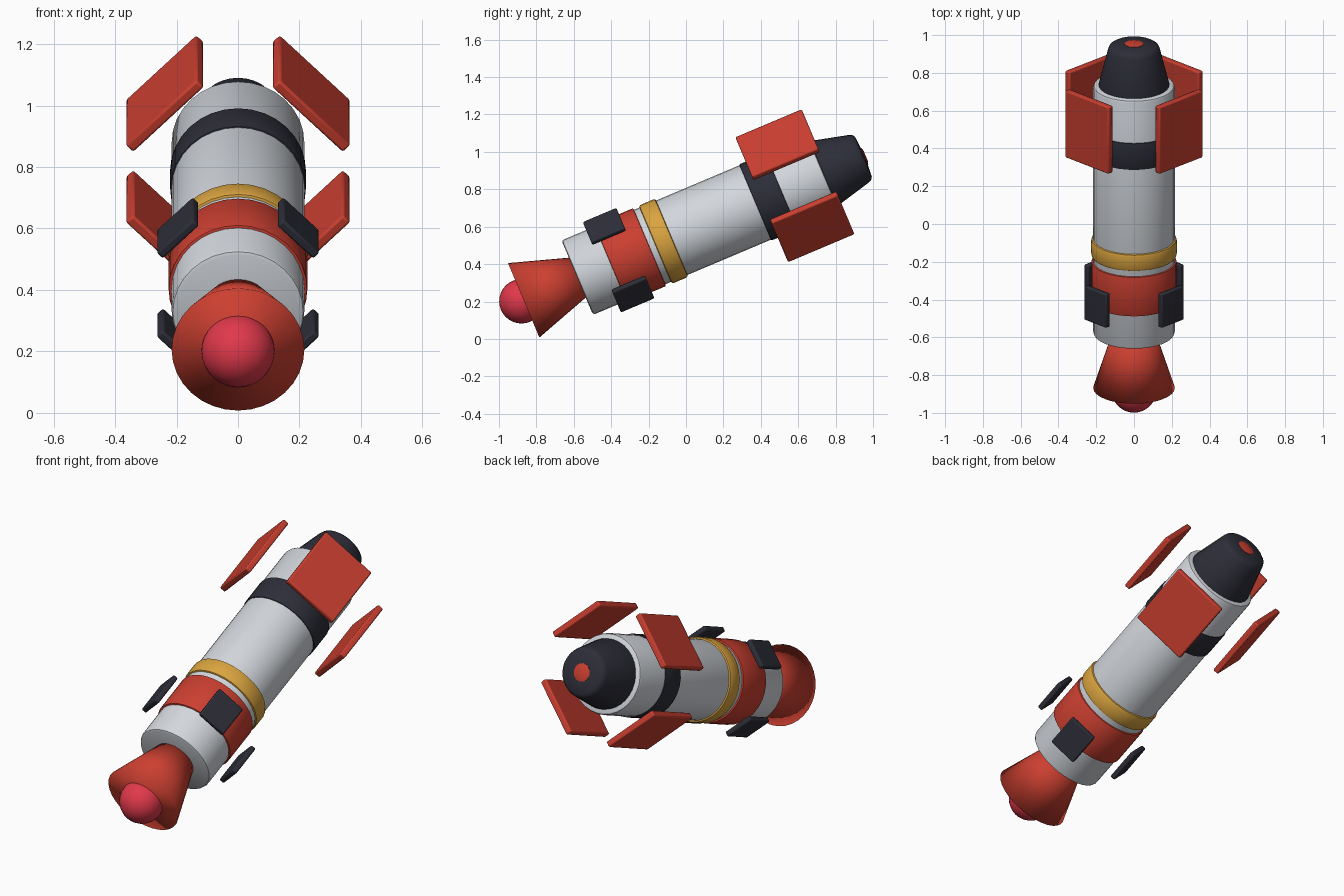
import bpy, bmesh, math
from mathutils import Matrix

cube = bpy.data.objects.get("Cube")
if cube:
    bpy.data.objects.remove(cube, do_unlink=True)

TILT = math.radians(22.9)
AXIS_OFFSET = 0.528
# Parts are built along local z, then leaned so the nose rises towards the back
LEAN = (Matrix.Translation((0, -math.sin(TILT) * AXIS_OFFSET, math.cos(TILT) * AXIS_OFFSET))
        @ Matrix.Rotation(TILT - math.pi / 2, 4, 'X'))


def material(name, rgb):
    m = bpy.data.materials.new(name)
    m.use_nodes = True
    color = (*rgb, 1)
    m.diffuse_color = color
    m.node_tree.nodes["Principled BSDF"].inputs["Base Color"].default_value = color
    return m


red = material("red paint", (0.6, 0.05, 0.03))
white = material("pale grey paint", (0.65, 0.68, 0.72))
dark = material("dark slate", (0.026, 0.027, 0.04))
gold = material("gold", (0.7, 0.37, 0.05))
flame = material("crimson flame", (0.75, 0.04, 0.07))


def finish(name, bm, mat, matrix=Matrix(), angle=40):
    bmesh.ops.recalc_face_normals(bm, faces=bm.faces)
    mesh = bpy.data.meshes.new(name)
    bm.to_mesh(mesh)
    bm.free()
    mesh.materials.append(mat)
    obj = bpy.data.objects.new(name, mesh)
    bpy.context.collection.objects.link(obj)
    obj.matrix_world = LEAN @ matrix
    bpy.ops.object.select_all(action='DESELECT')
    obj.select_set(True)
    bpy.context.view_layer.objects.active = obj
    if angle:
        bpy.ops.object.shade_smooth_by_angle(angle=math.radians(angle))
    else:
        bpy.ops.object.shade_smooth()
    return obj


def lathe(name, profile, mat, angle=40, sides=32):
    """Capped solid of revolution from (radius, height) points."""
    bm = bmesh.new()
    rings = [[bm.verts.new((r * math.cos(math.tau * i / sides),
                            r * math.sin(math.tau * i / sides), h))
              for i in range(sides)] for r, h in profile]
    for a, b in zip(rings, rings[1:]):
        for i in range(sides):
            j = (i + 1) % sides
            bm.faces.new((a[i], a[j], b[j], b[i]))
    bm.faces.new(rings[0][::-1])
    bm.faces.new(rings[-1])
    return finish(name, bm, mat, angle=angle)


def band(name, radius, low, high, mat, edge):
    """Cylinder with softened rims."""
    soft = edge * 0.3
    return lathe(name, [(radius - edge, low), (radius - soft, low + soft), (radius, low + edge),
                        (radius, high - edge), (radius - soft, high - soft),
                        (radius - edge, high)], mat)


def plates(name, width, length, thick, distance, height, mat):
    """Four floating panels, tangent to the body at the diagonals."""
    for i, side in enumerate(("lower_left", "lower_right", "upper_right", "upper_left")):
        # local y points downwards, so the first diagonals are the lower ones
        turn = Matrix.Rotation(math.radians(45 + 90 * i), 4, 'Z')
        bm = bmesh.new()
        bmesh.ops.create_cube(bm, size=1, matrix=Matrix.Diagonal((thick, width, length, 1)))
        obj = finish(f"{side}_{name}", bm, mat,
                     turn @ Matrix.Translation((distance, 0, height)))
        bevel = obj.modifiers.new("soft_edges", 'BEVEL')
        bevel.width = 0.008
        bevel.segments = 2


# Hull and its painted bands
band("hull", 0.216, -0.408, 1.022, white, 0.014)
band("lower_red_band", 0.226, -0.215, 0.012, red, 0.006)
band("gold_ring", 0.227, 0.044, 0.141, gold, 0.012)
band("upper_dark_band", 0.221, 0.625, 0.778, dark, 0.005)

# Nose cone with a small tip disc
lathe("nose_cone", [(0.175, 1.005), (0.186, 1.015), (0.187, 1.03), (0.138, 1.225),
                    (0.130, 1.243), (0.115, 1.253), (0.05, 1.258)], dark)
lathe("nose_tip", [(0.05, 1.25), (0.05, 1.26), (0.03, 1.266)], red, sides=12)

# Engine nozzle and flame ball
lathe("nozzle", [(0.216, -0.719), (0.11, -0.39)], red, angle=0)
ball = bmesh.new()
bmesh.ops.create_uvsphere(ball, u_segments=32, v_segments=16, radius=0.119)
finish("flame_ball", ball, flame, Matrix.Translation((0, 0, -0.732)))

# Floating fins and pads
plates("tail_fin", 0.325, 0.385, 0.035, 0.337, 0.855, red)
plates("side_pad", 0.167, 0.195, 0.03, 0.277, -0.168, dark)
